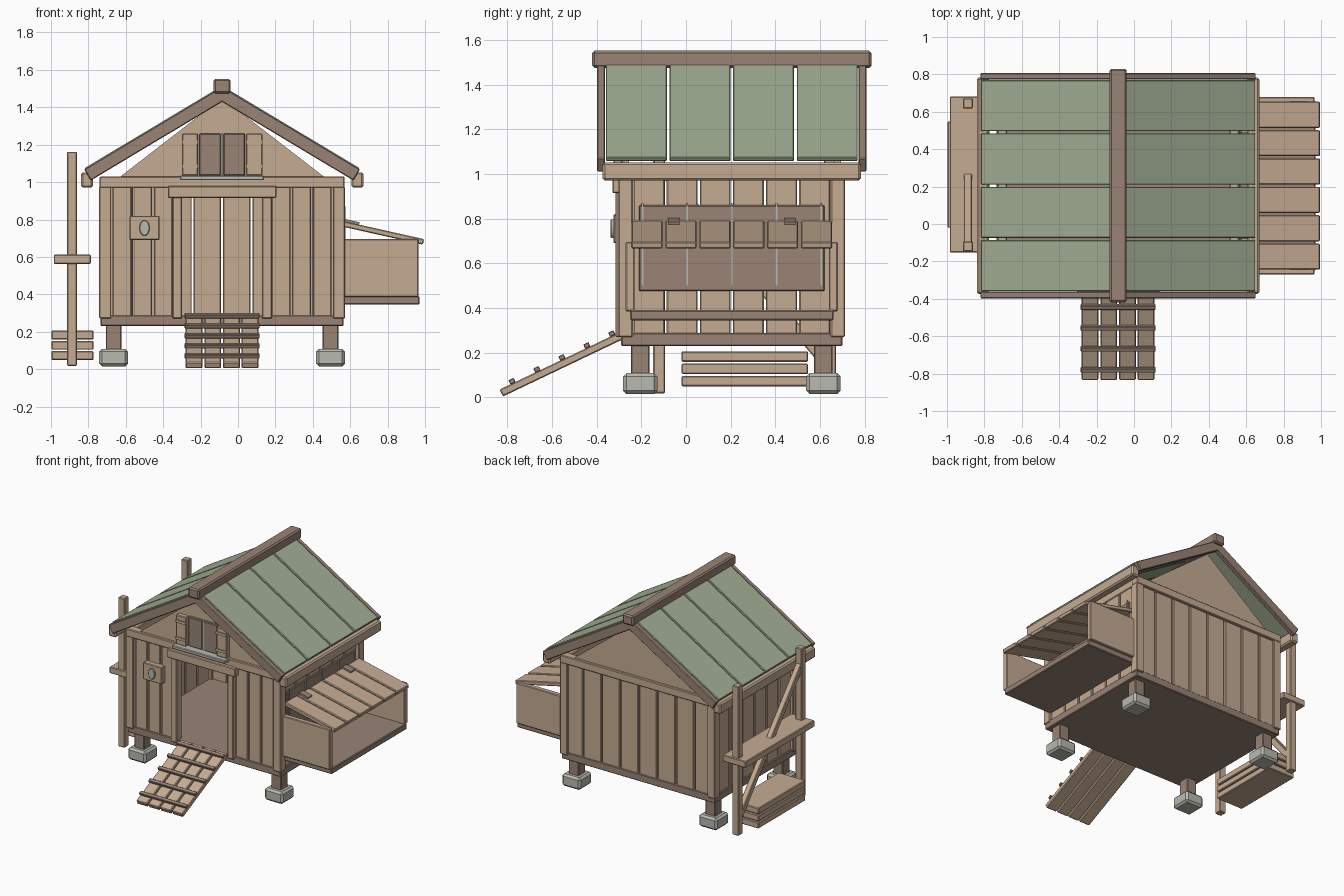
import bpy, bmesh, math
from mathutils import Vector

cube = bpy.data.objects.get("Cube")
if cube:
    bpy.data.objects.remove(cube)


def material(name, r, g, b):
    mat = bpy.data.materials.new(name)
    mat.use_nodes = True
    mat.diffuse_color = (r, g, b, 1)
    mat.node_tree.nodes["Principled BSDF"].inputs["Base Color"].default_value = (r, g, b, 1)
    return mat


TAN = material("light wood", .56, .41, .29)
BROWN = material("dark wood", .32, .23, .18)
GREEN = material("green roofing", .36, .43, .30)
GREY = material("pale stone", .48, .49, .43)

XC, YC = -.085, .205          # centre of the house
HX, HY = .65, .495            # half size of the house


def prism(name, points, axis, start, end, mat, bevel=.005):
    """Extrude a 2D outline (other axis, z) along x or y."""
    bm = bmesh.new()
    rings = []
    for t in (start, end):
        rings.append([bm.verts.new((t, a, z) if axis == "x" else (a, t, z)) for a, z in points])
    low, high = rings
    bm.faces.new(low)
    bm.faces.new(high)
    count = len(points)
    for i in range(count):
        j = (i + 1) % count
        bm.faces.new((low[i], low[j], high[j], high[i]))
    bmesh.ops.recalc_face_normals(bm, faces=bm.faces)
    mesh = bpy.data.meshes.new(name)
    bm.to_mesh(mesh)
    bm.free()
    mesh.materials.append(mat)
    obj = bpy.data.objects.new(name, mesh)
    bpy.context.scene.collection.objects.link(obj)
    if bevel:
        mod = obj.modifiers.new("edge", "BEVEL")
        mod.width = bevel
        mod.segments = 1
    return obj


def box(name, x, y, z, mat, bevel=.005):
    outline = [(x[0], z[0]), (x[1], z[0]), (x[1], z[1]), (x[0], z[1])]
    return prism(name, outline, "y", y[0], y[1], mat, bevel)


def around(centre, half):
    return (centre - half, centre + half)


def slab(start, end, thick, drop=0):
    """Outline of a sloping board hanging under the line start-end."""
    a, b = Vector(start), Vector(end)
    n = Vector((-(b - a).y, (b - a).x)).normalized()
    if n.y > 0:
        n = -n
    return [a + n * drop, b + n * drop, b + n * (drop + thick), a + n * (drop + thick)]


def strips(low, high, count, gap=.01):
    """Split a span into evenly spaced boards."""
    pitch = (high - low) / count
    return [(low + i * pitch + gap / 2, low + (i + 1) * pitch - gap / 2) for i in range(count)]


# Base, legs and stone feet
box("floor_base", around(XC, HX), around(YC, HY), (.23, .288), BROWN)
for sx in (-1, 1):
    for sy in (-1, 1):
        lx, ly = XC + sx * .58, YC + sy * .41
        box("leg", around(lx, .042), around(ly, .042), (.09, .24), BROWN)
        box("stone_foot", around(lx, .077), around(ly, .077), (.015, .108), GREY, .015)

# Corner posts and top plates
WALL = (.28, .975)
for sx in (-1, 1):
    for sy in (-1, 1):
        box("corner_post", around(XC + sx * .625, .032), around(YC + sy * .475, .032), (.27, .975), TAN)
    box("side_top_plate", around(XC + sx * .62, .025), around(YC, HY - .04), (.97, 1.03), TAN)
for sy, label in ((-1, "front"), (1, "back")):
    box(label + "_top_plate", around(XC, .655), around(YC + sy * .48, .03), (.97, 1.03), TAN)

# Plank walls
for span in strips(XC - HX + .02, XC + HX - .02, 8):
    box("back_plank", span, around(YC + .475, .015), WALL, TAN)
for sx in (-1, 1):
    for span in strips(YC - HY + .05, YC + HY - .05, 6):
        box("side_plank", around(XC + sx * .625, .014), span, WALL, TAN)
for low, high in ((-.675, -.345), (.175, .505)):
    for span in strips(low, high, 3):
        box("front_plank", span, around(YC - .475, .015), WALL, TAN)

# Door frame
for side in (-1, 1):
    box("door_post", around(XC + side * .24, .026), (-.315, -.25), (.27, .93), TAN)
box("door_header", around(XC, .29), (-.33, -.26), (.915, .98), TAN)

# Gables with the loft shutters
for sy, label in ((-1, "front"), (1, "back")):
    outline = [(XC - .55, 1.025), (XC + .55, 1.025), (XC, 1.45)]
    prism(label + "_gable", outline, "y", *around(YC + sy * .475, .015), TAN, 0)
for side in (-1, 1):
    box("loft_door", around(XC + side * .065, .058), (-.305, -.28), (1.035, 1.26), BROWN)
    box("loft_shutter", around(XC + side * .172, .043), (-.325, -.285), (1.035, 1.26), TAN)
    for z in (1.085, 1.215):
        box("shutter_batten", around(XC + side * .172, .043), (-.333, -.32), around(z, .01), TAN, 0)
box("loft_door_gap", around(XC, .006), (-.3, -.285), (1.035, 1.26), GREY, 0)
box("loft_sill", around(XC, .225), (-.36, -.28), (1.01, 1.036), GREY)

# Roof panels, bargeboards, eaves and ridge
for sx in (-1, 1):
    top, eave = (XC, 1.515), (XC + sx * .735, 1.075)
    for span in strips(YC - .57, YC + .57, 4, .012):
        prism("roof_panel", slab(top, eave, .022), "y", *span, GREEN, .004)
    for sy in (-1, 1):
        end = (XC + sx * .74, 1.072)
        prism("bargeboard", slab(top, end, .07, .004), "y", *around(YC + sy * .585, .018), BROWN)
    box("eave_board", around(XC + sx * .723, .032), around(YC, .578), (.97, 1.052), TAN, .01)
box("ridge_beam", around(XC, .046), around(YC, .625), (1.475, 1.552), BROWN, .01)

# Wall plaque with oval knob
box("plaque", around(-.5, .08), (-.325, -.275), (.69, .82), TAN)
oval = [(-.5 + .028 * math.cos(i * math.pi / 8), .755 + .042 * math.sin(i * math.pi / 8)) for i in range(16)]
prism("plaque_knob", oval, "y", -.338, -.32, GREY, .004)

# Nest box, open at its outer end
box("nest_floor", (.55, .97), around(YC, .455), (.345, .39), BROWN)
for sy in (-1, 1):
    box("nest_side", (.56, .965), around(YC + sy * .455, .02), (.385, .695), TAN)
for span in strips(YC - .455, YC + .455, 6, .012):
    prism("nest_lid_plank", slab((.57, .79), (.995, .695), .03), "y", *span, TAN)
box("nest_back_board", (.55, .568), around(YC, .415), (.475, .86), BROWN)
for i in range(5):
    y = YC + (i - 2) * .2
    box("nest_rod", (.566, .574), around(y, .004), (.5, .87), GREY, 0)
for y in (-.055, .465):
    prism("lid_hinge", slab((.575, .802), (.65, .785), .015), "y", *around(y, .025), BROWN, 0)

# Ramp with cleats
foot, head = Vector((-.835, .035)), Vector((-.29, .295))
for span in strips(XC - .2, XC + .2, 4):
    prism("ramp_plank", slab(foot, head, .035), "x", *span, TAN)
for i in range(5):
    mid = foot.lerp(head, .11 + i * .205)
    along = (head - foot).normalized() * .013
    prism("ramp_cleat", slab(mid - along, mid + along, .022, -.02), "x", *around(XC, .2), BROWN, .003)

# Side rack: posts, shelf, brace and stacked boards
for y in (-.12, .645):
    box("rack_post", around(-.888, .027), around(y, .027), (.018, 1.162), TAN)
box("rack_shelf", (-.985, -.787), (-.152, .682), (.562, .612), TAN)
prism("rack_brace", slab((.64, .17), (-.1, 1.05), .045), "x", *around(-.888, .022), TAN)
for span in strips(.045, .21, 3, .008):
    box("stacked_board", (-.998, -.772), (-.02, .547), span, TAN)
